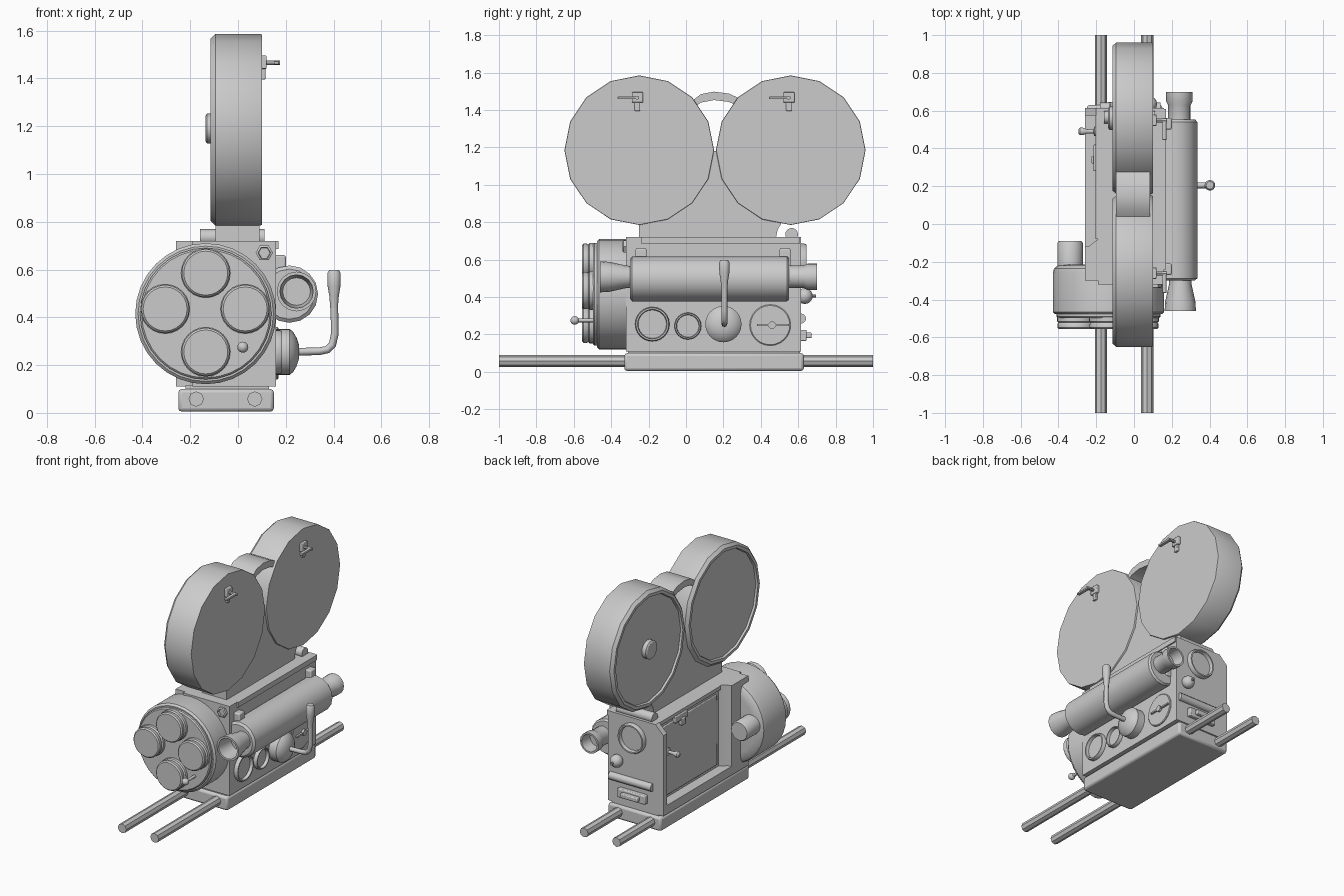
import bpy, bmesh, math
from mathutils import Vector

cube = bpy.data.objects.get("Cube")
if cube:
    bpy.data.objects.remove(cube, do_unlink=True)

grey = bpy.data.materials.new("plain_grey")
grey.use_nodes = True
grey.diffuse_color = (0.6, 0.6, 0.6, 1)
grey.node_tree.nodes["Principled BSDF"].inputs["Base Color"].default_value = (0.6, 0.6, 0.6, 1)

X, Y, Z = Vector((1, 0, 0)), Vector((0, 1, 0)), Vector((0, 0, 1))


def finish(name, bm, bevel=0.0):
    bmesh.ops.recalc_face_normals(bm, faces=bm.faces)
    mesh = bpy.data.meshes.new(name)
    bm.to_mesh(mesh)
    bm.free()
    mesh.materials.append(grey)
    ob = bpy.data.objects.new(name, mesh)
    bpy.context.collection.objects.link(ob)
    if bevel:
        mod = ob.modifiers.new("bevel", 'BEVEL')
        mod.width = bevel
        mod.segments = 2
        mod.limit_method = 'ANGLE'
    bpy.ops.object.select_all(action='DESELECT')
    ob.select_set(True)
    bpy.context.view_layer.objects.active = ob
    bpy.ops.object.shade_smooth_by_angle(angle=math.radians(35))
    return ob


def box(name, x, y, z, bevel=0.0):
    """Box from (low, high) pairs."""
    bm = bmesh.new()
    bmesh.ops.create_cube(bm, size=1)
    for v in bm.verts:
        v.co = [(a + b) / 2 + c * (b - a) for (a, b), c in zip((x, y, z), v.co)]
    return finish(name, bm, bevel)


def lathe(name, origin, axis, profile, sides=24):
    """Turned part: profile is (radius, distance along axis)."""
    bm = bmesh.new()
    rot = axis.to_track_quat('Z', 'Y')
    rings = []
    for r, h in profile:
        ring = []
        for i in range(sides):
            a = math.tau * i / sides
            p = rot @ Vector((r * math.cos(a), r * math.sin(a), h))
            ring.append(bm.verts.new(Vector(origin) + p))
        rings.append(ring)
    for a, b in zip(rings, rings[1:]):
        for i in range(sides):
            j = (i + 1) % sides
            bm.faces.new((a[i], a[j], b[j], b[i]))
    bm.faces.new(rings[0])
    bm.faces.new(rings[-1])
    return finish(name, bm)


def prism(name, outline, offset, place):
    """Extrude an outline; place maps its 2D points into space."""
    bm = bmesh.new()
    face = bm.faces.new([bm.verts.new(place(*p)) for p in outline])
    out = bmesh.ops.extrude_face_region(bm, geom=[face])
    bmesh.ops.translate(bm, vec=offset, verts=[g for g in out["geom"] if isinstance(g, bmesh.types.BMVert)])
    return finish(name, bm)


def ball(name, centre, r):
    bm = bmesh.new()
    bmesh.ops.create_uvsphere(bm, u_segments=16, v_segments=10, radius=r)
    bmesh.ops.translate(bm, vec=centre, verts=bm.verts)
    return finish(name, bm)


def rod(name, origin, axis, r, length, sides=12):
    return lathe(name, origin, axis, [(r, 0), (r, length)], sides)


def ring_dial(name, origin, axis, r, h):
    return lathe(name, origin, axis, [(r, 0), (r, h * .7), (r * .95, h), (r * .86, h), (r * .82, h * .3)])


# Base and support rods
box("base_plate", (-.25, .15), (-.33, .63), (.005, .1), .015)
box("base_step", (-.22, .13), (-.31, .61), (.095, .115))
for side, x in (("right", -.175), ("left", .07)):
    rod(side + "_support_rod", (x, -1, .058), Y, .032, 2, 8)

# Body with a recessed door on one side
box("body", (-.19, .16), (-.32, .615), (.11, .72))
box("door_sill", (-.26, -.18), (-.3, .615), (.11, .17))
prism("door_front_post", [(-.26, -.3), (-.26, -.12), (-.235, -.115), (-.19, -.08), (-.18, -.3)], Z * .61,
      lambda x, y: (x, y, .11))
prism("door_rear_post", [(-.26, .11), (-.26, .66), (-.2, .72), (-.18, .72), (-.18, .11)], Y * .04,
      lambda x, z: (x, .575, z))
box("door_panel", (-.2, -.18), (-.05, .56), (.19, .67), .005)
box("door_top_strip", (-.205, -.15), (-.08, .575), (.695, .72))
box("door_catch", (-.215, -.19), (.28, .42), (.655, .7), .005)
box("door_catch_tongue", (-.225, -.19), (.32, .36), (.62, .67), .005)
lathe("door_lever", (-.18, .49, .49), -X, [(.025, 0), (.025, .03), (.01, .035), (.012, .07), (.02, .09), (.02, .105), (.01, .115)], 12)
box("side_rail", (.15, .17), (-.24, .61), (.685, .72))

# Turret drum, lenses and front knobs
C = (-.135, 0, .415)
lathe("turret_drum", (C[0], -.215, C[2]), -Y,
      [(.23, 0), (.27, .006), (.288, .02), (.295, .045), (.295, .25), (.283, .262), (.278, .262)], 32)
lathe("turret_plate", (C[0], -.47, C[2]), -Y, [(.275, 0), (.275, .02), (.268, .027)], 32)
for i, (dx, dz) in enumerate(((0, .17), (-.17, .02), (.165, .02), (0, -.16))):
    lathe("lens_%d" % (i + 1), (C[0] + dx, -.48, C[2] + dz), -Y,
          [(.103, 0), (.103, .035), (.095, .042), (.1, .05), (.1, .068), (.092, .076)])
rod("turret_pin", (.02, -.48, .275), -Y, .01, .1)
ball("turret_knob", (.02, -.595, .275), .023)
lathe("front_nut", (.11, -.31, .67), -Y, [(.036, 0), (.036, .025), (.026, .03), (.024, .015)], 6)
lathe("drum_rear_tube", (-.338, -.23, .44), Y, [(.067, 0), (.067, .13), (.06, .14)], 16)

# Film magazine
for label, y in (("front", -.25), ("rear", .56)):
    lathe(label + "_magazine", (.1, y, 1.185), -X,
          [(.398, 0), (.4, .004), (.4, .195), (.382, .215), (.362, .215), (.357, .202)], 16)
    box(label + "_latch_plate", (.095, .12), (y - .04, y + .02), (1.44, 1.495), .004)
    box(label + "_latch_foot", (.095, .115), (y - .025, y + .005), (1.395, 1.45), .004)
    rod(label + "_latch_stem", (.1, y - .012, 1.465), X, .01, .075, 8)
    box(label + "_latch_lever", (.15, .172), (y - .115, y), (1.458, 1.472), .003)
lathe("magazine_hub", (-.1, .56, 1.19), -X, [(.062, 0), (.062, .03), (.052, .037)], 16)
prism("magazine_neck", [(-.25, .71), (.48, .71), (.49, .76), (.52, .81), (.4, .85), (.26, 1), (.17, 1.18), (.14, 1.18),
      (.04, 1), (-.1, .85), (-.25, .81)], X * .185, lambda y, z: (-.095, y, z))
arch = [(.02, 1.44), (.08, 1.485), (.15, 1.498), (.23, 1.488), (.3, 1.455)]
prism("carry_strap", arch + [(y, z - .045) for y, z in reversed(arch)], X * .18, lambda y, z: (-.095, y, z))
rod("neck_hinge_bar", (-.16, .565, .735), X, .034, .27, 16)

# Viewfinder tube
lathe("viewfinder_tube", (.215, -.3, .497), Y,
      [(.105, 0), (.12, .012), (.12, .84), (.11, .852)], 16)
lathe("viewfinder_hood", (.245, -.28, .508), -Y,
      [(.057, 0), (.06, .04), (.08, .13), (.083, .18), (.07, .18), (.058, .06)], 16)
lathe("viewfinder_eyepiece", (.24, .54, .508), Y,
      [(.06, 0), (.06, .09), (.07, .11), (.07, .16), (.058, .16), (.05, .08)], 16)
for y in (-.24, .53):
    box("viewfinder_bracket", (.14, .2), (y - .03, y + .03), (.45, .66), .008)

# Side dials
ring_dial("large_side_dial", (.155, -.18, .255), X, .092, .03)
ring_dial("small_side_dial", (.155, .01, .245), X, .072, .03)
lathe("counter_dial", (.155, .45, .25), X, [(.11, 0), (.11, .01), (.105, .014)], 24)
box("counter_pointer", (.16, .182), (.38, .55), (.245, .255))
rod("counter_hub", (.16, .46, .25), X, .02, .025)

# Crank
lathe("crank_hub", (.155, .2, .255), X,
      [(.097, 0), (.097, .06), (.085, .075), (.06, .09), (.03, .1)])
curve = bpy.data.curves.new("crank_arm", 'CURVE')
curve.dimensions = '3D'
curve.bevel_depth = .016
curve.bevel_resolution = 2
curve.use_fill_caps = True
path = curve.splines.new('POLY')
points = [(.22, .255), (.34, .258), (.375, .265), (.395, .285), (.405, .33), (.402, .52)]
path.points.add(len(points) - 1)
for p, (x, z) in zip(path.points, points):
    p.co = (x, .205, z, 1)
path.use_smooth = True
curve.materials.append(grey)
bpy.context.collection.objects.link(bpy.data.objects.new("crank_arm", curve))
lathe("crank_grip", (.402, .205, .44), Z,
      [(.016, 0), (.02, .05), (.027, .09), (.028, .145), (.02, .158)], 16)

# Rear panel fittings
ring_dial("rear_dial", (-.03, .61, .585), Y, .1, .035)
ball("rear_knob", (.08, .635, .405), .042)
rod("rear_knob_pin", (.08, .66, .405), Y, .008, .035, 8)
rod("rear_roller", (-.18, .615, .285), X, .027, .32)
box("rear_socket", (-.14, .07), (.6, .645), (.165, .225), .006)
box("rear_socket_plug", (-.1, .03), (.63, .672), (.18, .21), .006)
